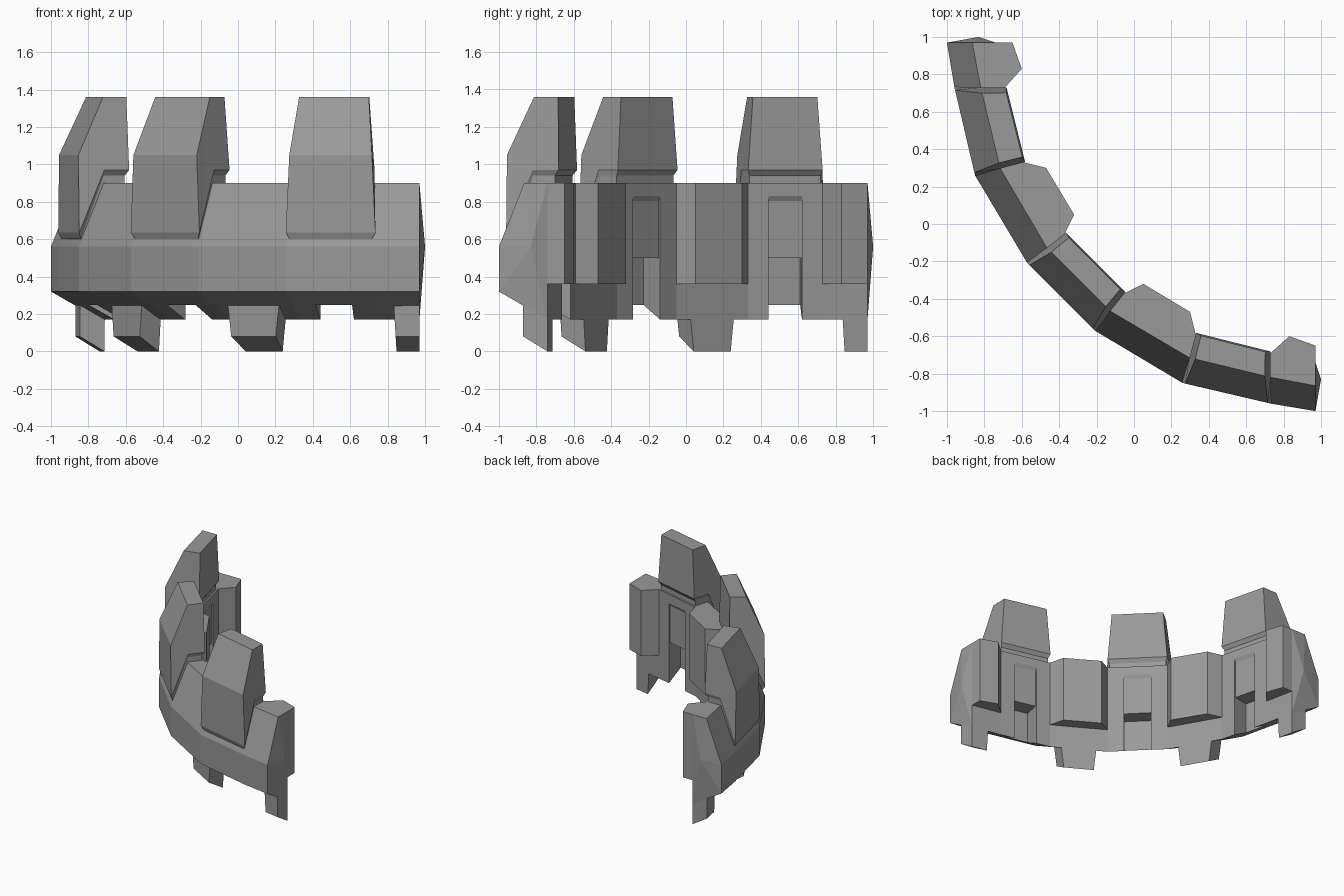
import bpy, bmesh
from mathutils import Vector

cube = bpy.data.objects.get("Cube")
if cube:
    bpy.data.objects.remove(cube, do_unlink=True)

stone = bpy.data.materials.new("grey_stone")
stone.use_nodes = True
GREY = (0.32, 0.32, 0.32, 1)
stone.diffuse_color = GREY
stone.node_tree.nodes["Principled BSDF"].inputs["Base Color"].default_value = GREY

# Plan of the curved wall: one half, then its mirror across the diagonal
half_outer = [(.97, -1), (.73, -.96), (.26, -.85), (-.21, -.57)]
half_inner = [(.97, -.74), (.73, -.69), (.33, -.59), (-.05, -.37)]


def mirrored(points):
    return [Vector(p) for p in points] + [Vector(p[::-1]) for p in reversed(points)]


OUTER, INNER = mirrored(half_outer), mirrored(half_inner)


def at(seg, t, f, z):
    """Point in a wall segment: t along it, f from outer to inner face."""
    a = OUTER[seg].lerp(INNER[seg], f)
    b = OUTER[seg + 1].lerp(INNER[seg + 1], f)
    p = a + (b - a) * t
    return Vector((p.x, p.y, z))


def loft(name, rings, tips=None):
    """Join rings of points with quads, capping each end flat or to a tip."""
    bm = bmesh.new()
    loops = [[bm.verts.new(p) for p in ring] for ring in rings]
    n = len(loops[0])
    for a, b in zip(loops, loops[1:]):
        for i in range(n):
            j = (i + 1) % n
            bm.faces.new((a[i], a[j], b[j], b[i]))
    for k, loop in enumerate((loops[0], loops[-1])):
        if tips:
            tip = bm.verts.new(tips[k])
            for i in range(n):
                bm.faces.new((loop[i], loop[(i + 1) % n], tip))
        else:
            bm.faces.new(loop)
    bmesh.ops.recalc_face_normals(bm, faces=bm.faces)
    mesh = bpy.data.meshes.new(name)
    bm.to_mesh(mesh)
    bm.free()
    mesh.materials.append(stone)
    obj = bpy.data.objects.new(name, mesh)
    bpy.context.collection.objects.link(obj)
    return obj


def block(name, seg, section, t0=0, t1=1):
    """Extrude a section of (f, z, inset) points along one segment."""
    return loft(name, [[at(seg, t0 + i, f, z) for f, z, i in section],
                       [at(seg, t1 - i, f, z) for f, z, i in section]])


# Wall body with slightly pointed ends
profile = [(0, .32), (0, .56), (.52, .9), (1, .9), (1, .17)]
rings = [[(*o.lerp(i, f), z) for f, z in profile] for o, i in zip(OUTER, INNER)]
wall = loft("wall", rings, [(1, -.83, .56), (-.83, 1, .56)])

# Merlons with undercut necks, and sloped niches behind them
body = [(0, .635, -.01), (0, 1.05, .03), (.52, 1.36, .07),
        (1, 1.36, .07), (1.03, .97, 0), (.52, .97, 0)]
lip = [(.05, .6, .03), (0, .635, -.01), (.52, .97, 0),
       (1.03, .97, 0), (.95, .94, .03), (.52, .94, .03)]
neck = [(.06, .5, .03), (.06, .61, .03), (.52, .95, .03),
        (.95, .95, .03), (.95, .5, .03)]
niche = [(.48, .1, 0), (.48, .55, 0), (1, .83, 0), (1.3, .83, 0), (1.3, .1, 0)]
for seg, side in ((1, "left"), (3, "middle"), (5, "right")):
    block(f"merlon_{side}", seg, body)
    block(f"merlon_lip_{side}", seg, lip)
    block(f"merlon_neck_{side}", seg, neck)
    cutter = block(f"niche_cutter_{side}", seg, niche, .275, .725)
    cutter.hide_render = True
    cutter.hide_set(True)
    cut = wall.modifiers.new(f"niche_{side}", 'BOOLEAN')
    cut.operation, cut.solver, cut.object = 'DIFFERENCE', 'EXACT', cutter

# Bake the niches and drop the cutters
bpy.context.view_layer.update()
baked = bpy.data.meshes.new_from_object(wall.evaluated_get(bpy.context.evaluated_depsgraph_get()))
wall.modifiers.clear()
wall.data = baked
for obj in [o for o in bpy.data.objects if o.name.startswith("niche_cutter")]:
    bpy.data.objects.remove(obj, do_unlink=True)

# Inner buttresses, mirrored across the diagonal
mid_plan = [(.26, -.64), (.33, -.59), (.30, -.47), (.05, -.32), (-.05, -.37), (-.06, -.44)]
end_plan = [(.97, -.8), (.97, -.65), (.83, -.60), (.73, -.69), (.74, -.8)]
for label, plan in (("mid", mid_plan), ("end", end_plan)):
    for side, step in (("left", 1), ("right", -1)):
        loft(f"buttress_{label}_{side}",
             [[(*p[::step], z) for p in plan] for z in (.36, .9)])

# Wedge feet, tapered towards the ground
foot = [(.5, .28, .17), (.5, .08, .22), (1, 0, .24), (1, .28, .17)]
for seg, side in ((2, "left"), (4, "right")):
    block(f"foot_mid_{side}", seg, foot)
for seg, side, flip in ((0, "left", False), (6, "right", True)):
    ends = [[at(seg, 1 - t if flip else t, f, z) for f, z, t in sec] for sec in (
        [(f, z, 0) for f, z, i in foot],
        [(f, z, .75 - i) for f, z, i in foot])]
    loft(f"foot_end_{side}", ends)
